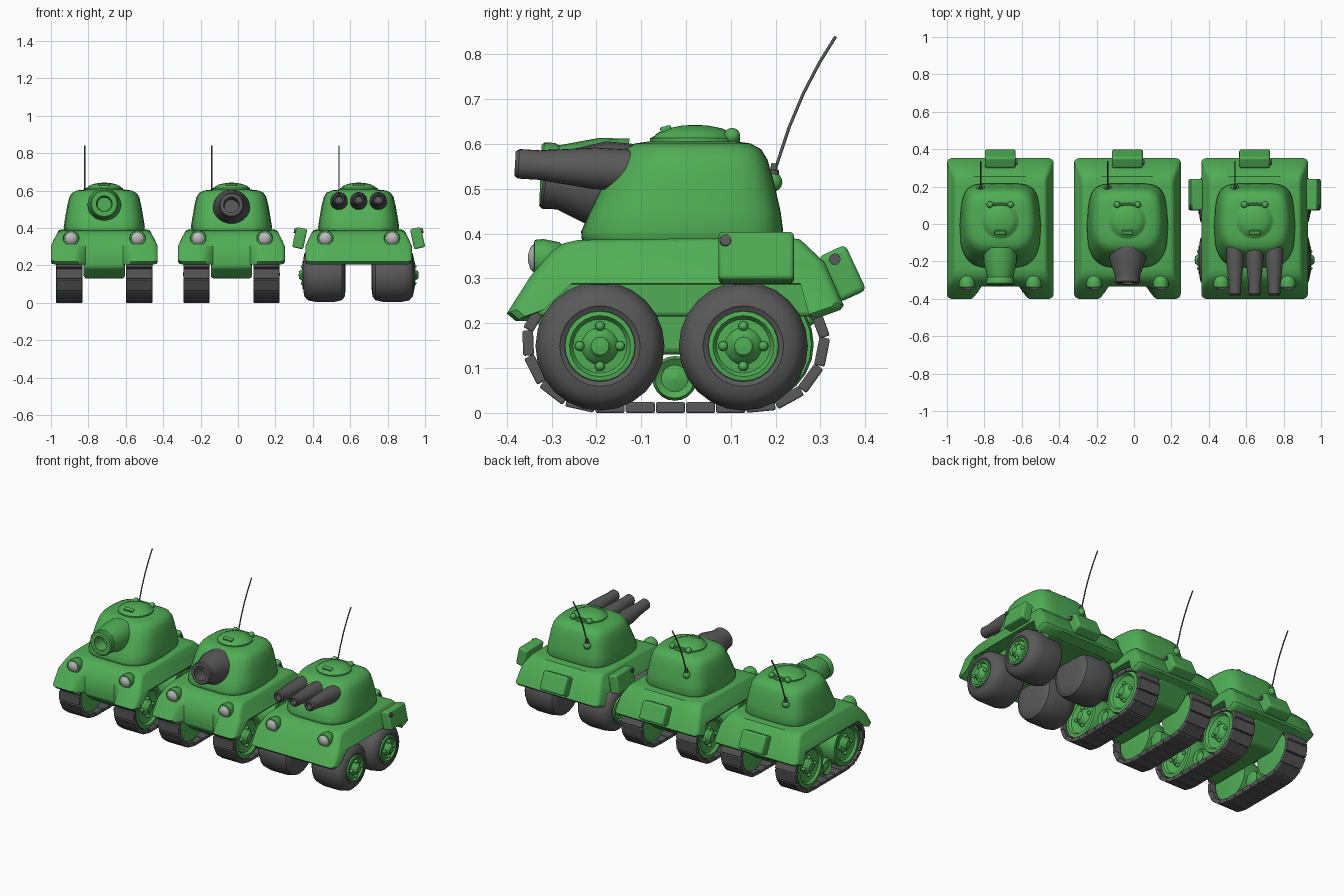
import bpy, bmesh, math
from mathutils import Vector, Matrix

if "Cube" in bpy.data.objects:
    bpy.data.objects.remove(bpy.data.objects["Cube"])


def material(name, rgb):
    m = bpy.data.materials.new(name)
    m.diffuse_color = (*rgb, 1)
    m.use_nodes = True
    m.node_tree.nodes["Principled BSDF"].inputs["Base Color"].default_value = m.diffuse_color
    return m


GREEN = material("green_paint", (0.08, 0.42, 0.09))
DARK = material("dark_rubber", (0.1, 0.1, 0.1))
LIGHT = material("lamp_glass", (0.5, 0.5, 0.5))


def finish(name, bm, mat, angle=35, bevel=0):
    bmesh.ops.remove_doubles(bm, verts=bm.verts, dist=1e-5)
    bmesh.ops.recalc_face_normals(bm, faces=bm.faces)
    me = bpy.data.meshes.new(name)
    bm.to_mesh(me)
    bm.free()
    ob = bpy.data.objects.new(name, me)
    bpy.context.collection.objects.link(ob)
    me.materials.append(mat)
    if bevel:
        b = ob.modifiers.new("bevel", 'BEVEL')
        b.width, b.segments = bevel, 3
    bpy.ops.object.select_all(action='DESELECT')
    bpy.context.view_layer.objects.active = ob
    ob.select_set(True)
    bpy.ops.object.shade_smooth_by_angle(angle=math.radians(angle))
    return ob


def skin(name, rings, mat, **kw):
    """Skin closed rings of equal length, capping both ends."""
    bm = bmesh.new()
    vs = [[bm.verts.new(p) for p in r] for r in rings]
    n = len(rings[0])
    for a, b in zip(vs, vs[1:]):
        for i in range(n):
            bm.faces.new((a[i], a[(i + 1) % n], b[(i + 1) % n], b[i]))
    for cap in (vs[0], vs[-1]):
        bm.faces.new(cap)
    return finish(name, bm, mat, **kw)


def lathe(name, profile, start, axis, mat, segs=24):
    """Revolve (distance, radius) points about an axis."""
    q = Vector(axis).to_track_quat('Z', 'Y')
    rings = [[Vector(start) + q @ Vector((r * math.cos(2 * math.pi * i / segs),
                                          r * math.sin(2 * math.pi * i / segs), d))
              for i in range(segs)] for d, r in [(d, max(r, 1e-4)) for d, r in profile]]
    return skin(name, rings, mat)


def box(name, center, size, mat, rot=(0, 'X'), bevel=0.01):
    bm = bmesh.new()
    m = Matrix.Translation(center) @ Matrix.Rotation(math.radians(rot[0]), 4, rot[1])
    bmesh.ops.create_cube(bm, size=1, matrix=m @ Matrix.Diagonal((*size, 1)))
    return finish(name, bm, mat, bevel=bevel)


def ball(name, center, r, mat):
    bm = bmesh.new()
    bmesh.ops.create_uvsphere(bm, u_segments=12, v_segments=8, radius=r,
                              matrix=Matrix.Translation(center))
    return finish(name, bm, mat, angle=60)


HULL = [(-0.40, 0.222), (-0.347, 0.305), (-0.30, 0.36), (-0.275, 0.378), (-0.24, 0.386),
        (0.22, 0.392), (0.255, 0.387), (0.31, 0.335), (0.352, 0.24), (0.345, 0.23),
        (0.29, 0.21), (0.27, 0.287), (-0.27, 0.287), (-0.335, 0.222), (-0.38, 0.205)]


def hull(cx, notched):
    # columns across the width: x, edge rounding, front limit
    half = [(0.10, 0, -0.335), (0.14, 0, -0.39), (0.155, 0, -0.4), (0.262, 0, -0.4),
            (0.278, 0.02, -0.4), (0.285, 0.055, -0.4)]
    cols = [(-x, k, f) for x, k, f in reversed(half)] + half
    rings = []
    for x, k, front in cols:
        ring = []
        for y, z in HULL:
            taper = 1 - 0.13 * max(0, (z - 0.31) / 0.08)
            yy = max(y, front) if notched else y
            ring.append((cx + x * taper, yy * (1 - k), z + (0.30 - z) * k * 2))
        rings.append(ring)
    skin("hull", rings, GREEN)


def prism(name, cx, half, profile, mat, bevel):
    skin(name, [[(cx + s * half, y, z) for y, z in profile] for s in (-1, 1)], mat, bevel=bevel)


def turret(cx):
    rings = []
    # z, half width, front y, back y
    for z, a, f, b in [(0.37, 0.205, -0.22, 0.20), (0.388, 0.213, -0.233, 0.212),
                       (0.405, 0.217, -0.234, 0.217), (0.45, 0.21, -0.214, 0.211),
                       (0.52, 0.198, -0.18, 0.195), (0.565, 0.187, -0.155, 0.182),
                       (0.588, 0.172, -0.138, 0.168), (0.601, 0.145, -0.115, 0.145),
                       (0.606, 0.10, -0.08, 0.11)]:
        ring = []
        for i in range(48):
            t = 2 * math.pi * i / 48
            c, s = math.cos(t), math.sin(t)
            x = math.copysign(abs(c) ** 0.42, c)
            v = math.copysign(abs(s) ** 0.42, s)
            narrow = 1 - (0.2 * max(0, -v) ** 2.5 + 0.07 * max(0, v))
            ring.append((cx + a * x * narrow, (f + b) / 2 + v * (b - f) / 2, z))
        rings.append(ring)
    skin("turret", rings, GREEN, angle=45)
    # cupola with hatch hinge and lip
    lathe("cupola", [(0, 0.1), (0.015, 0.1), (0.02, 0.09), (0.026, 0.085), (0.037, 0.06),
                     (0.043, 0.03), (0.045, 0)], (cx, 0.02, 0.598), (0, 0, 1), GREEN, 28)
    lathe("hatch_hinge", [(0, 0.008), (0.11, 0.008)], (cx - 0.055, 0.103, 0.62), (1, 0, 0), GREEN, 10)
    for s in (-1, 1):
        ball("hinge_end", (cx + s * 0.055, 0.103, 0.618), 0.018, GREEN)
    box("hatch_lip", (cx, -0.045, 0.633), (0.06, 0.025, 0.014), GREEN, (15, 'X'), 0.004)


def antenna(cx):
    x = cx - 0.105
    ball("antenna_base", (x, 0.193, 0.515), 0.022, GREEN)
    lathe("antenna_socket", [(0, 0.012), (0.02, 0.012), (0.021, 0.008), (0.035, 0.007)],
          (x, 0.194, 0.522), (0, 0.1, 1), DARK, 12)
    cu = bpy.data.curves.new("antenna", 'CURVE')
    cu.dimensions, cu.bevel_depth, cu.bevel_resolution, cu.use_fill_caps = '3D', 0.004, 1, True
    sp = cu.splines.new('POLY')
    path = [(0.198, 0.54), (0.23, 0.637), (0.262, 0.713), (0.298, 0.782), (0.334, 0.84)]
    sp.points.add(len(path) - 1)
    for p, (y, z) in zip(sp.points, path):
        p.co = (x, y, z, 1)
    cu.materials.append(DARK)
    bpy.context.collection.objects.link(bpy.data.objects.new("antenna", cu))


def headlights(cx):
    for s in (-1, 1):
        x = cx + s * 0.178
        lathe("headlight_housing", [(0, 0.02), (0.02, 0.036), (0.055, 0.043), (0.075, 0.041), (0.076, 0.033)],
              (x, -0.263, 0.345), (0, -1, 0), GREEN, 20)
        lathe("headlight_lens", [(0, 0.034), (0.008, 0.033), (0.016, 0.024), (0.021, 0.01), (0.022, 0)],
              (x, -0.331, 0.345), (0, -1, 0), LIGHT, 20)


def hub(cx, s, y, z, face, scale=1):
    # hub cap and four bolts on a wheel face
    lathe("hub_cap", [(0, 0.042 * scale), (0.012, 0.036 * scale), (0.017, 0.028 * scale),
                      (0.03, 0.02 * scale), (0.033, 0)], (cx + s * face, y, z), (s, 0, 0), GREEN, 16)
    for i in range(4):
        a = i * math.pi / 2
        ball("wheel_bolt", (cx + s * (face + 0.01), y + 0.045 * scale * math.cos(a),
                            z + 0.045 * scale * math.sin(a)), 0.011, GREEN)


def track_point(u):
    """Point on the belt loop, u from 0 to 1."""
    r, y0, y1, zc = 0.153, -0.203, 0.157, 0.165
    flat, arc = y1 - y0, math.pi * r
    d = (u % 1) * 2 * (flat + arc)
    if d < flat:
        y, z = y0 + d, zc - r
    elif d < flat + arc:
        a = (d - flat) / r - math.pi / 2
        y, z = y1 + r * math.cos(a), zc + r * math.sin(a)
    elif d < 2 * flat + arc:
        y, z = y1 - (d - flat - arc), zc + r
    else:
        a = (d - 2 * flat - arc) / r + math.pi / 2
        y, z = y0 + r * math.cos(a), zc + r * math.sin(a)
    return Vector((0, y, z if z < zc else zc + (z - zc) * 0.7))


def tracks(cx, links=25):
    for s in (-1, 1):
        for i in range(links):
            p, q = track_point(i / links), track_point((i + 1) / links)
            d = q - p
            mid = (p + q) / 2
            box("track_link", (cx + s * 0.187, mid.y, mid.z), (0.14, d.length * 0.97, 0.024), DARK,
                (math.degrees(math.atan2(d.z, d.y)), 'X'), 0.004)
        for y in (-0.2, 0.155):
            lathe("track_wheel", [(0, 0.09), (0.005, 0.125), (0.1, 0.13), (0.112, 0.125), (0.114, 0.105),
                                  (0.1, 0.095), (0.09, 0.06), (0.095, 0)],
                  (cx + s * 0.135, y, 0.153), (s, 0, 0), GREEN)
            hub(cx, s, y, 0.153, 0.226, 1.2)
        lathe("road_roller", [(0, 0.03), (0.005, 0.046), (0.085, 0.05), (0.095, 0.044), (0.085, 0.03), (0.095, 0)],
              (cx + s * 0.14, -0.025, 0.077), (s, 0, 0), GREEN, 20)


def tyres(cx):
    for s in (-1, 1):
        for y in (-0.192, 0.128):
            lathe("tyre", [(0, 0.08), (0.004, 0.115), (0.02, 0.135), (0.06, 0.144), (0.16, 0.144), (0.2, 0.136),
                           (0.22, 0.115), (0.225, 0.09), (0.215, 0.075)], (cx + s * 0.07, y, 0.149), (s, 0, 0), DARK)
            lathe("wheel_rim", [(0, 0.08), (0.018, 0.078), (0.02, 0.068), (0.008, 0.06), (0.012, 0)],
                  (cx + s * 0.28, y, 0.149), (s, 0, 0), GREEN)
            hub(cx, s, y, 0.149, 0.288)


def barrel(name, start, axis, length, r0, r1, hole, mat, lip=0.0):
    lathe(name, [(0, r0), (length * 0.35, r0 * 0.95 + r1 * 0.05), (length * 0.8, r1), (length * 0.85, r1 + lip),
                 (length * 0.97, r1 + lip), (length, r1 + lip - 0.006), (length, hole),
                 (length - 0.08, hole * 0.9), (length - 0.08, 0)], start, axis, mat)


for kind, cx in enumerate((-0.715, -0.035, 0.645)):
    hull(cx, kind < 2)
    turret(cx)
    antenna(cx)
    headlights(cx)
    # rear stowage box with filler cap
    box("rear_box", (cx, 0.349, 0.311), (0.165, 0.066, 0.112), GREEN, (25, 'X'), 0.012)
    lathe("rear_box_cap", [(0, 0.013), (0.014, 0.013)], (cx + 0.078, 0.332, 0.343), (1, 0, 0), DARK, 12)
    if kind < 2:
        prism("lower_hull", cx, 0.11, [(-0.325, 0.33), (-0.33, 0.19), (-0.26, 0.13), (0.2, 0.13),
                                       (0.31, 0.22), (0.29, 0.33)], GREEN, 0.015)
        tracks(cx)
    else:
        prism("lower_hull", cx, 0.2, [(-0.33, 0.3), (-0.33, 0.215), (0.29, 0.215), (0.29, 0.3)], GREEN, 0.01)
        tyres(cx)
        for s in (-1, 1):
            box("side_box", (cx + s * 0.315, 0.157, 0.346), (0.06, 0.168, 0.11), GREEN, (-s * 12, 'Y'), 0.01)
            lathe("side_box_cap", [(0, 0.013), (0.016, 0.013)], (cx + s * 0.33, 0.088, 0.383), (s, 0, 0.2), DARK, 12)

# guns: short green, short dark and triple dark
barrel("short_gun", (-0.715, -0.13, 0.522), (0, -1, 0.04), 0.195, 0.09, 0.069, 0.042, GREEN, 0.005)
barrel("heavy_gun", (-0.035, -0.12, 0.5), (0, -1, 0.12), 0.2, 0.1, 0.066, 0.042, DARK)
for dx in (-0.105, 0, 0.105):
    barrel("triple_gun", (0.645 + dx, -0.11, 0.54), (0, -1, 0.06), 0.272, 0.047, 0.033, 0.02, DARK)
